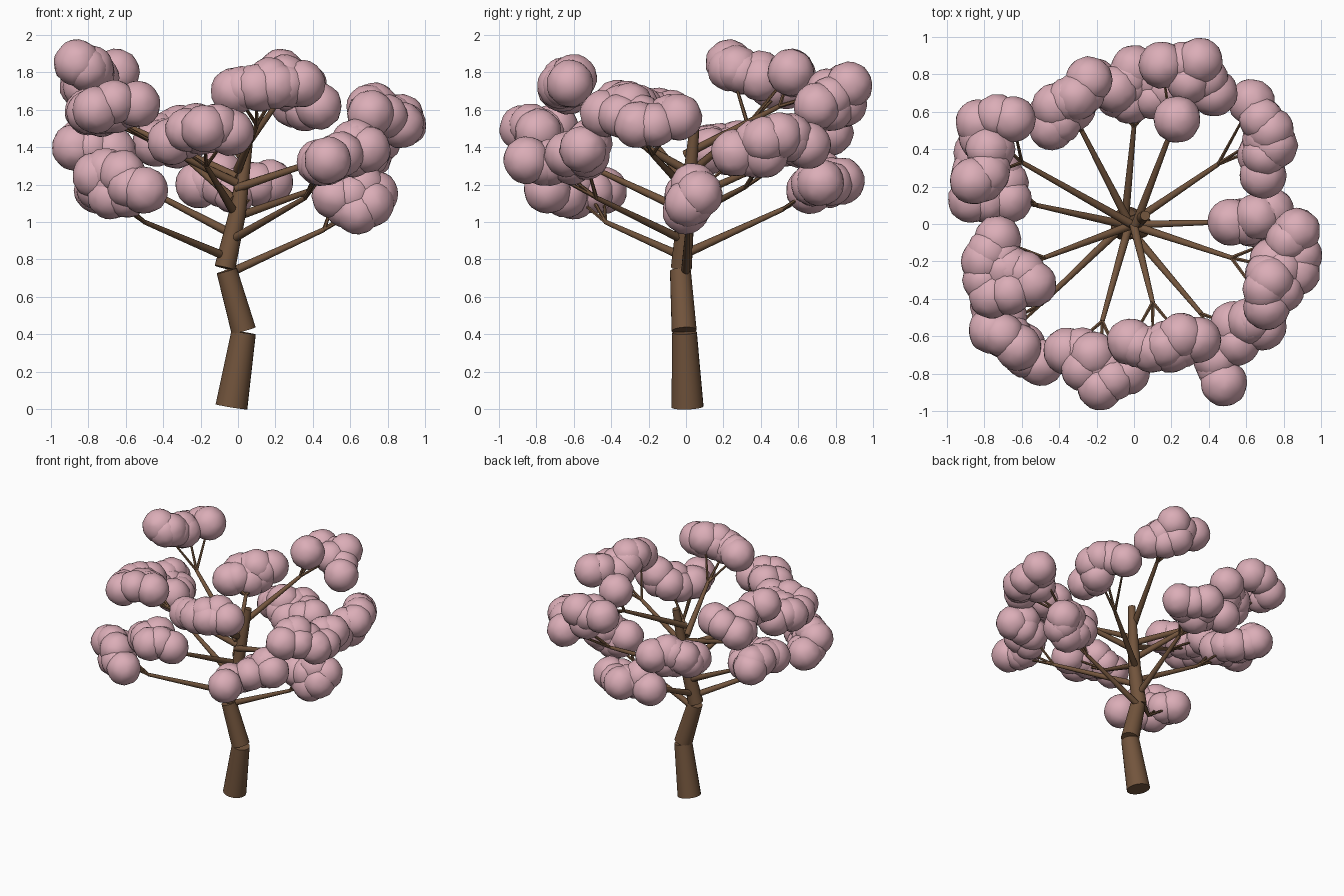
import bpy, bmesh, random
from mathutils import Vector, Matrix

random.seed(4)
cube = bpy.data.objects.get("Cube")
if cube:
    bpy.data.objects.remove(cube, do_unlink=True)


def material(name, color):
    mat = bpy.data.materials.new(name)
    mat.use_nodes = True
    mat.diffuse_color = (*color, 1)
    shader = next(n for n in mat.node_tree.nodes if n.type == 'BSDF_PRINCIPLED')
    shader.inputs["Base Color"].default_value = (*color, 1)
    shader.inputs["Roughness"].default_value = 0.9
    return mat


bark = material("brown bark", (0.17, 0.09, 0.046))
blossom = material("pink blossom", (0.71, 0.42, 0.475))


def make_object(name, bm, mat):
    mesh = bpy.data.meshes.new(name)
    bm.to_mesh(mesh)
    bm.free()
    mesh.materials.append(mat)
    obj = bpy.data.objects.new(name, mesh)
    bpy.context.collection.objects.link(obj)
    bpy.ops.object.select_all(action='DESELECT')
    obj.select_set(True)
    bpy.context.view_layer.objects.active = obj
    bpy.ops.object.shade_smooth_by_angle(angle=0.7)
    return obj


def add_limb(bm, start, end, r_start, r_end, sides):
    """Tapered, capped cylinder between two points."""
    start, end = Vector(start), Vector(end)
    axis = end - start
    turn = axis.to_track_quat('Z', 'Y').to_matrix().to_4x4()
    bmesh.ops.create_cone(bm, cap_ends=True, segments=sides, radius1=r_start,
                          radius2=r_end, depth=axis.length,
                          matrix=Matrix.Translation((start + end) / 2) @ turn)


def add_puff(bm, center, radius):
    """Slightly lumpy ball of blossom."""
    new = bmesh.ops.create_icosphere(bm, subdivisions=3, radius=radius)['verts']
    spin = Matrix.Rotation(random.uniform(0, 3), 3, 'X')
    for v in new:
        v.co = spin @ v.co * random.uniform(0.97, 1.02) + Vector(center)


def trunk_x(z):
    """Sideways position of the branch roots at a height."""
    return -0.06 + 0.11 * (z - 0.75)


def bough(name, origin_z, fork, puffs):
    """Branch, fork twigs and the blossom cluster they carry."""
    fork = Vector(fork)
    points = [Vector(p) for p in puffs]
    wood = bmesh.new()
    add_limb(wood, (trunk_x(origin_z), -0.005, origin_z), fork, 0.024, 0.013, 10)
    for p in points[:3]:
        add_limb(wood, fork, p, 0.011, 0.006, 6)
    make_object(name + "_branch", wood, bark)

    leaves = bmesh.new()
    for p in points:
        add_puff(leaves, p, 0.126)
    # Filler puffs between neighbours thicken the cluster
    for a, b in zip(points, points[1:] + points[:1]):
        if (a - b).length < 0.3:
            shift = Vector([random.uniform(-0.03, 0.03) for _ in range(3)])
            add_puff(leaves, (a + b) / 2 + shift, 0.118)
    add_puff(leaves, sum(points, Vector()) / len(points), 0.122)
    make_object(name + "_blossom", leaves, blossom)


# Crooked trunk made of separate tapered lengths
trunk = [
    ("trunk_base", (-0.035, 0.008, 0.012), (0.03, -0.008, 0.41), 0.086, 0.066),
    ("trunk_middle", (0.03, -0.01, 0.42), (-0.06, -0.03, 0.74), 0.067, 0.056),
    ("trunk_upper", (-0.07, -0.025, 0.755), (0.0, 0.0, 1.06), 0.056, 0.045),
    ("trunk_top", (-0.005, 0, 1.03), (0.06, 0.045, 1.5), 0.046, 0.026),
]
for name, start, end, r_start, r_end in trunk:
    bm = bmesh.new()
    add_limb(bm, start, end, r_start, r_end, 20)
    make_object(name, bm, bark)

# Boughs from the lowest to the highest
bough("low_left", .72, (.46, .01, .96),
      [(.52, .01, 1.14), (.64, 0, 1.06), (.73, .07, 1.15), (.66, .04, 1.19),
       (.71, .01, 1.1)])
bough("low_front_right", .81, (-.5, -.43, 1),
      [(-.76, -.57, 1.25), (-.75, -.44, 1.17), (-.68, -.6, 1.14),
       (-.5, -.74, 1.17), (-.62, -.66, 1.26)])
bough("low_back", .83, (0, .52, 1.07),
      [(-.21, .76, 1.2), (-.02, .66, 1.17), (.17, .72, 1.21), (0, .83, 1.22),
       (-.1, .72, 1.26)])
bough("low_front_left", .9, (.36, -.48, 1.13),
      [(.48, -.85, 1.33), (.44, -.72, 1.32), (.53, -.54, 1.35), (.69, -.55, 1.39),
       (.62, -.52, 1.42)])
bough("low_right", .94, (-.52, .1, 1.19),
      [(-.87, .13, 1.4), (-.67, .13, 1.38), (-.72, .28, 1.36), (-.84, .38, 1.39),
       (-.85, .28, 1.42)])
bough("middle_back_left", 1.02, (.45, .32, 1.19),
      [(.63, .65, 1.41), (.73, .5, 1.46), (.7, .42, 1.36), (.69, .26, 1.37),
       (.75, .42, 1.44)])
bough("middle_front", 1.06, (-.17, -.52, 1.3),
      [(-.36, -.68, 1.43), (-.18, -.87, 1.5), (-.04, -.79, 1.48), (-.22, -.7, 1.51)])
bough("middle_back_right", 1.12, (-.28, .5, 1.34),
      [(-.44, .52, 1.42), (-.33, .62, 1.41), (-.24, .77, 1.48), (-.31, .68, 1.5),
       (-.42, .63, 1.46)])
bough("middle_left", 1.18, (.52, -.18, 1.36),
      [(.87, -.04, 1.56), (.87, -.26, 1.52), (.71, -.44, 1.58), (.73, -.3, 1.62),
       (.74, -.2, 1.53)])
bough("middle_right", 1.21, (-.48, -.18, 1.44),
      [(-.73, -.08, 1.58), (-.8, -.2, 1.59), (-.76, -.38, 1.6), (-.54, -.32, 1.63),
       (-.66, -.24, 1.6)])
bough("high_back_right", 1.24, (-.6, .33, 1.52),
      [(-.86, .23, 1.85), (-.65, .56, 1.8), (-.83, .54, 1.73), (-.76, .4, 1.77),
       (-.79, .27, 1.82)])
bough("high_front", 1.28, (.1, -.42, 1.52),
      [(-.02, -.63, 1.7), (.1, -.67, 1.72), (.25, -.6, 1.77), (.34, -.62, 1.74),
       (.2, -.67, 1.73)])
bough("high_back", 1.36, (.2, .5, 1.62),
      [(.23, .56, 1.8), (.15, .85, 1.72), (.35, .87, 1.73), (.43, .7, 1.62),
       (.3, .84, 1.63)])
